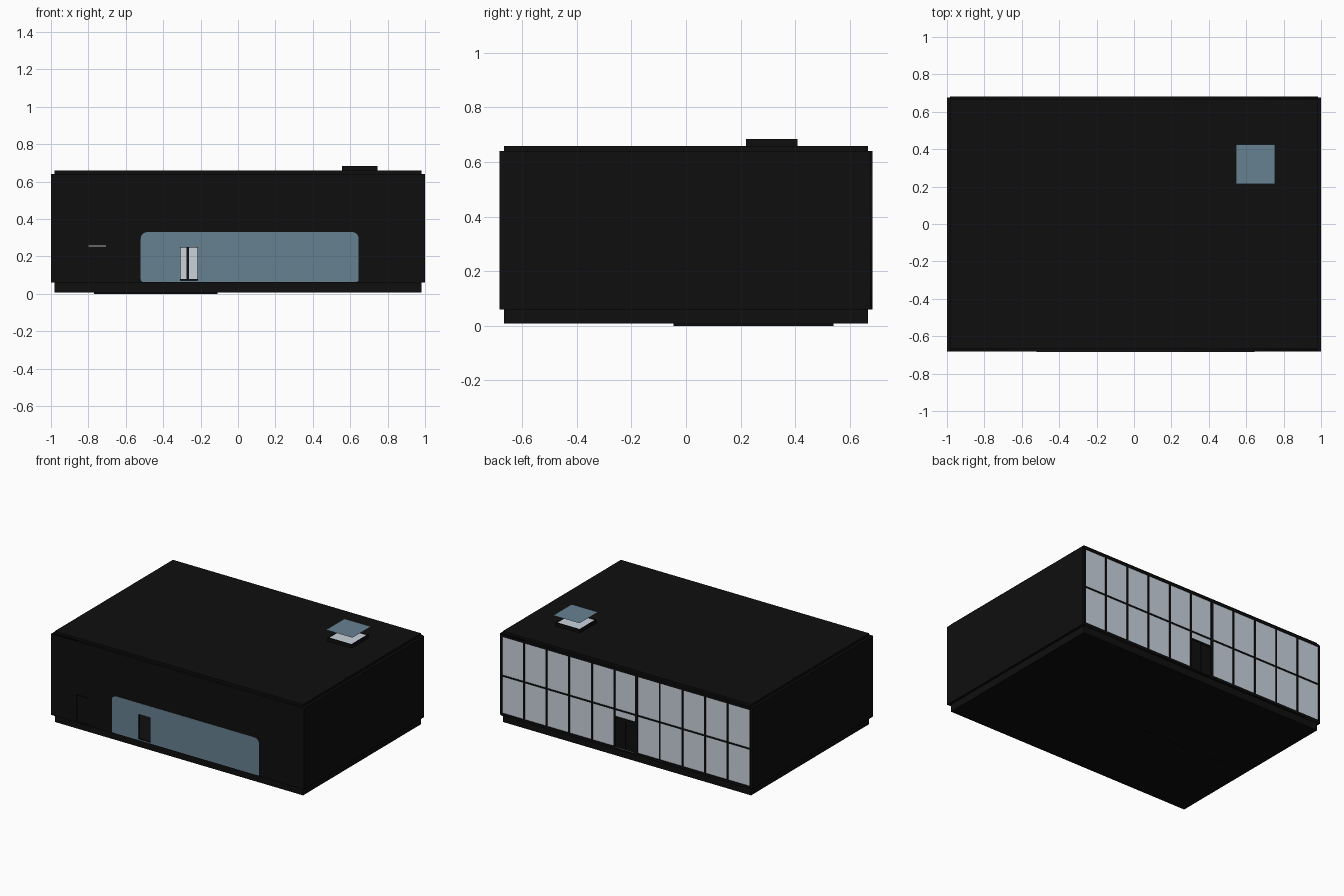
import bpy
import math

if "Cube" in bpy.data.objects:
    bpy.data.objects.remove(bpy.data.objects["Cube"])


def material(name, rgb):
    m = bpy.data.materials.new(name)
    m.diffuse_color = (*rgb, 1)
    m.use_nodes = True
    m.node_tree.nodes["Principled BSDF"].inputs["Base Color"].default_value = m.diffuse_color
    return m


BLACK = material("black cladding", (0.0045, 0.0045, 0.0045))
BLUE = material("blue glass", (0.135, 0.22, 0.285))
PALE = material("pale glass", (0.59, 0.65, 0.72))


def add_object(name, mesh, mat):
    ob = bpy.data.objects.new(name, mesh)
    bpy.context.collection.objects.link(ob)
    mesh.materials.clear()
    mesh.materials.append(mat)
    return ob


def box(name, x, y, z, mat=BLACK):
    """Box from (min, max) ranges."""
    v = [(a, b, c) for a in x for b in y for c in z]
    f = [(0, 1, 3, 2), (4, 6, 7, 5), (0, 4, 5, 1), (2, 3, 7, 6), (0, 2, 6, 4), (1, 5, 7, 3)]
    mesh = bpy.data.meshes.new(name)
    mesh.from_pydata(v, [], f)
    return add_object(name, mesh, mat)


def flat_pane(name, x, y, z, mat):
    mesh = bpy.data.meshes.new(name)
    mesh.from_pydata([(x[0], y[0], z), (x[1], y[0], z), (x[1], y[1], z), (x[0], y[1], z)],
                     [], [(0, 1, 2, 3)])
    return add_object(name, mesh, mat)


def rect(x0, x1, z0, z1, r_top=0, r_bottom=0, steps=5):
    """Rectangle outline with optional rounded corners."""
    pts = []
    for cx, cz, sx, sz, start, r in ((x0, z0, 1, 1, 180, r_bottom), (x1, z0, -1, 1, 270, r_bottom),
                                     (x1, z1, -1, -1, 0, r_top), (x0, z1, 1, -1, 90, r_top)):
        if not r:
            pts.append((cx, cz))
            continue
        for i in range(steps + 1):
            a = math.radians(start + 90 * i / steps)
            pts.append((cx + sx * r + r * math.cos(a), cz + sz * r + r * math.sin(a)))
    return pts


def panel(name, loops, y0, y1, mat=BLACK):
    """Upright panel: first loop is the outline, the others are holes."""
    cu = bpy.data.curves.new(name, 'CURVE')
    cu.dimensions = '2D'
    cu.fill_mode = 'BOTH'
    cu.extrude = (y1 - y0) / 2
    for loop in loops:
        sp = cu.splines.new('POLY')
        sp.points.add(len(loop) - 1)
        for p, (x, z) in zip(sp.points, loop):
            p.co = (x, z, 0, 1)
        sp.use_cyclic_u = True
    tmp = bpy.data.objects.new(name + "_outline", cu)
    bpy.context.collection.objects.link(tmp)
    bpy.context.view_layer.update()
    mesh = bpy.data.meshes.new_from_object(tmp.evaluated_get(bpy.context.evaluated_depsgraph_get()))
    bpy.data.objects.remove(tmp)
    ob = add_object(name, mesh, mat)
    ob.rotation_euler.x = math.pi / 2
    ob.location.y = (y0 + y1) / 2
    return ob


IN_X, IN_Y = 0.982, 0.667
BOT, TOP = 0.06, 0.64

# Slabs and footing
box("footing", (-0.77, -0.11), (-0.045, 0.54), (0, 0.01))
box("floor_slab", (-IN_X, IN_X), (-IN_Y, IN_Y), (0.008, BOT))
box("roof_slab", (-IN_X, IN_X), (-IN_Y, IN_Y), (0.625, 0.658))

# Side walls
for side, s in (("left", -1), ("right", 1)):
    box(side + "_wall", sorted((s * IN_X, s)), (-0.683, 0.676), (BOT, TOP))

# Front wall with the long window and side door openings
window = rect(-0.52, 0.645, 0.064, 0.33, 0.035, 0.012)
panel("front_wall", [rect(-IN_X, IN_X, BOT, TOP), window, rect(-0.8, -0.705, 0.066, 0.259)],
      -0.683, -IN_Y)
panel("front_window", [window, rect(-0.31, -0.215, 0.07, 0.25)], -0.684, -0.668, BLUE)
panel("front_door_frame", [rect(-0.314, -0.211, 0.065, 0.254), rect(-0.308, -0.217, 0.072, 0.248)],
      -0.682, -0.67)
box("side_door", (-0.799, -0.706), (-0.678, -0.668), (0.066, 0.253))

# Back glazing: eleven bays in two rows, with the door in the middle bay
W = 0.985
BAY = 2 * W / 11
MID, DOOR_TOP = 0.345, 0.285
holes = []
for i in range(11):
    x0, x1 = -W + i * BAY + 0.006, -W + (i + 1) * BAY - 0.006
    if i == 5:
        x0 += 0.008
        door = (x0, x1)
        holes += [rect(x0, x1, 0.068, DOOR_TOP), rect(x0, x1, DOOR_TOP + 0.01, MID - 0.005)]
    else:
        holes.append(rect(x0, x1, 0.078, MID - 0.005))
    holes.append(rect(x0, x1, MID + 0.005, 0.624))
panel("back_frame", [rect(-W, W, BOT, TOP)] + holes, 0.667, 0.683)
panel("back_glass", [rect(-W + 0.004, W - 0.004, 0.07, 0.63),
                     rect(door[0] - 0.003, door[1] + 0.003, 0.0715, DOOR_TOP + 0.005)],
      0.673, 0.678, PALE)

# Back door leaves
mid_x = sum(door) / 2
for name, xs in (("left", (door[0], mid_x - 0.002)), ("right", (mid_x + 0.002, door[1]))):
    box("back_door_" + name, xs, (0.668, 0.676), (0.066, DOOR_TOP))

# Skylight: curb, pale pane and raised blue sheet
CX, CY = (0.555, 0.745), (0.22, 0.408)
T = 0.006
for name, xs, ys in (("front", CX, (CY[0], CY[0] + T)), ("back", CX, (CY[1] - T, CY[1])),
                     ("left", (CX[0], CX[0] + T), (CY[0] + T, CY[1] - T)),
                     ("right", (CX[1] - T, CX[1]), (CY[0] + T, CY[1] - T))):
    box("skylight_curb_" + name, xs, ys, (0.65, 0.684))
box("skylight_pane", (CX[0] + T, CX[1] - T), (CY[0] + T, CY[1] - T), (0.655, 0.681), PALE)
flat_pane("skylight_sheet", (0.545, 0.755), (0.215, 0.425), 0.738, BLUE)
